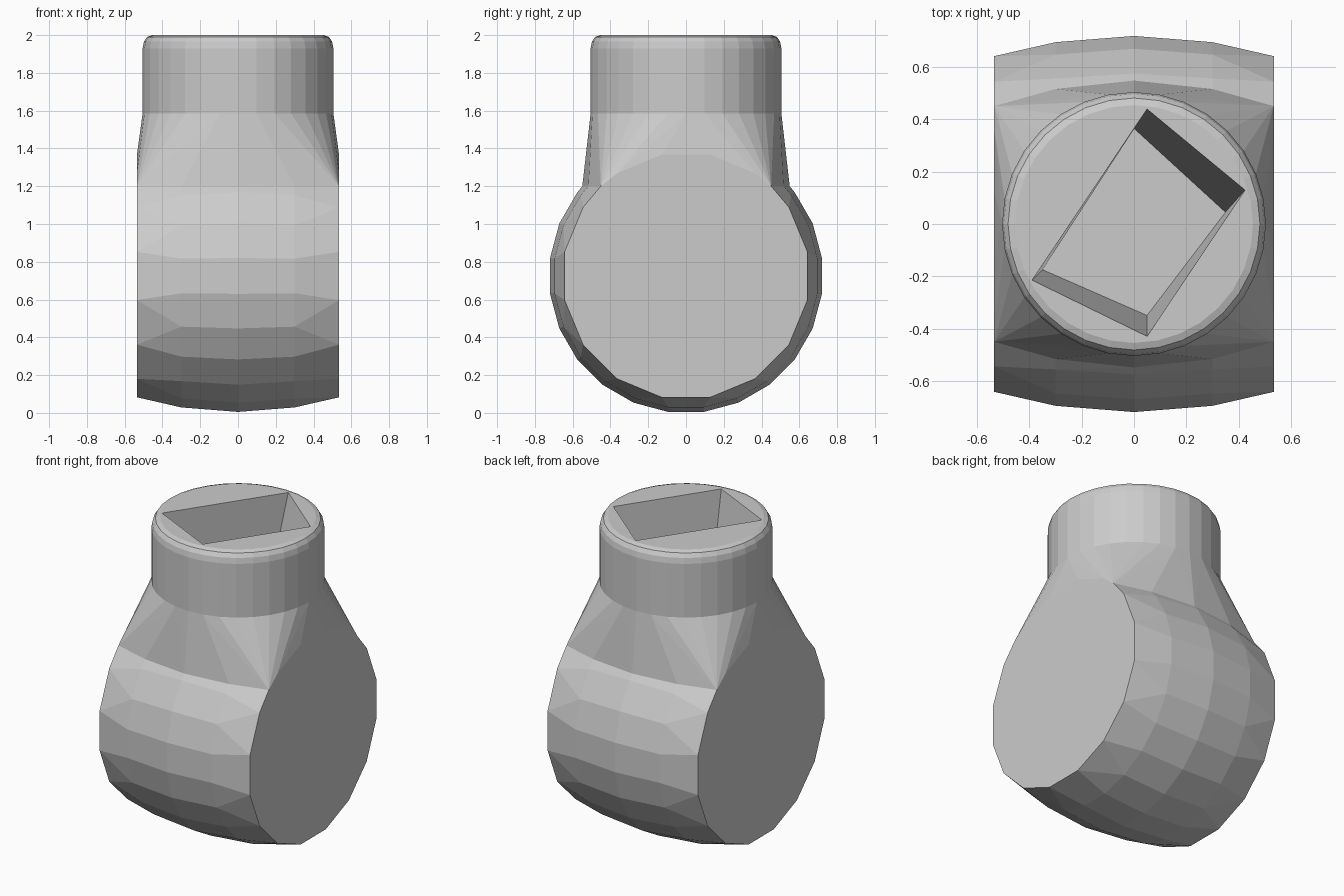
import bpy, bmesh, math

if "Cube" in bpy.data.objects:
    bpy.data.objects.remove(bpy.data.objects["Cube"])

CZ = 0.725            # height of the barrel axis
SEAM, COLLAR = 1.2, 1.585
HALF = 0.535          # half length of the barrel
RINGS = [(-HALF, 0.655, 16), (-0.3, 0.702, 24), (0, 0.726, 24),
         (0.3, 0.702, 24), (HALF, 0.655, 16)]
SIDES = 32

bm = bmesh.new()


def ring(x, r, n):
    """Polygon around the x axis."""
    return [(x, r * math.cos((i + .5) * math.tau / n),
             CZ + r * math.sin((i + .5) * math.tau / n)) for i in range(n)]


def circle(r, z):
    """Polygon around the z axis."""
    return [(r * math.cos(i * math.tau / SIDES),
             r * math.sin(i * math.tau / SIDES), z) for i in range(SIDES)]


def open_hull(points, levels):
    """Convex hull without the flat faces lying at the given heights."""
    verts = [bm.verts.new(p) for p in points]
    out = bmesh.ops.convex_hull(bm, input=verts)["geom"]
    faces = [f for f in out if isinstance(f, bmesh.types.BMFace)]
    drop = [f for f in faces if any(
        all(abs(v.co.z - z) < 1e-4 for v in f.verts) for z in levels)]
    bmesh.ops.delete(bm, geom=drop, context='FACES')


def bridge(a, b):
    n = len(a)
    for i in range(n):
        j = (i + 1) % n
        bm.faces.new((a[i], a[j], b[j], b[i]))


# Seam outline shared by barrel and neck
seam = [(x, s * math.sqrt(r * r - (SEAM - CZ) ** 2), SEAM)
        for x, r, n in RINGS for s in (-1, 1)]

# Barrel body lying along x
open_hull([p for g in RINGS for p in ring(*g) if p[2] < SEAM - .01] + seam, [SEAM])

# Neck blending the barrel into the round collar, with flat ends
ends = [p for g in (RINGS[0], RINGS[-1]) for p in ring(*g) if p[2] > SEAM + .01]
open_hull(seam + ends + circle(0.505, COLLAR), [SEAM, COLLAR])

# Collar with rounded rim
loops = [[bm.verts.new(p) for p in circle(r, z)] for r, z in
         [(0.505, COLLAR), (0.505, 1.93), (0.498, 1.965), (0.482, 1.99), (0.455, 2.0)]]
for a, b in zip(loops, loops[1:]):
    bridge(a, b)

# Four-sided tapered socket in the top
mouth = [bm.verts.new((x, y, 2.0)) for x, y in
         [(0.425, 0.13), (0.05, 0.44), (-0.39, -0.215), (0.05, -0.43)]]
floor = [bm.verts.new((x, y, 1.55)) for x, y in
         [(0.35, 0.045), (-0.01, 0.375), (-0.35, -0.175), (0.05, -0.35)]]
bridge(mouth, floor)
bm.faces.new(floor)

# Flat top between rim and socket mouth
rim = loops[-1]
near = [min(range(4), key=lambda k: (mouth[k].co - v.co).length) for v in rim]
for i in range(SIDES):
    j = (i + 1) % SIDES
    bm.faces.new((rim[i], rim[j], mouth[near[i]]))
    if near[i] != near[j]:
        bm.faces.new((rim[j], mouth[near[j]], mouth[near[i]]))

# Weld the parts
bmesh.ops.remove_doubles(bm, verts=bm.verts[:], dist=0.0005)
bmesh.ops.delete(bm, geom=[v for v in bm.verts if not v.link_faces], context='VERTS')
bmesh.ops.recalc_face_normals(bm, faces=bm.faces[:])

mesh = bpy.data.meshes.new("socket_fitting")
bm.to_mesh(mesh)
bm.free()
grey = bpy.data.materials.new("light grey")
grey.diffuse_color = (0.6, 0.6, 0.6, 1)
grey.use_nodes = True
grey.node_tree.nodes["Principled BSDF"].inputs["Base Color"].default_value = grey.diffuse_color
mesh.materials.append(grey)
bpy.context.collection.objects.link(bpy.data.objects.new("socket_fitting", mesh))
